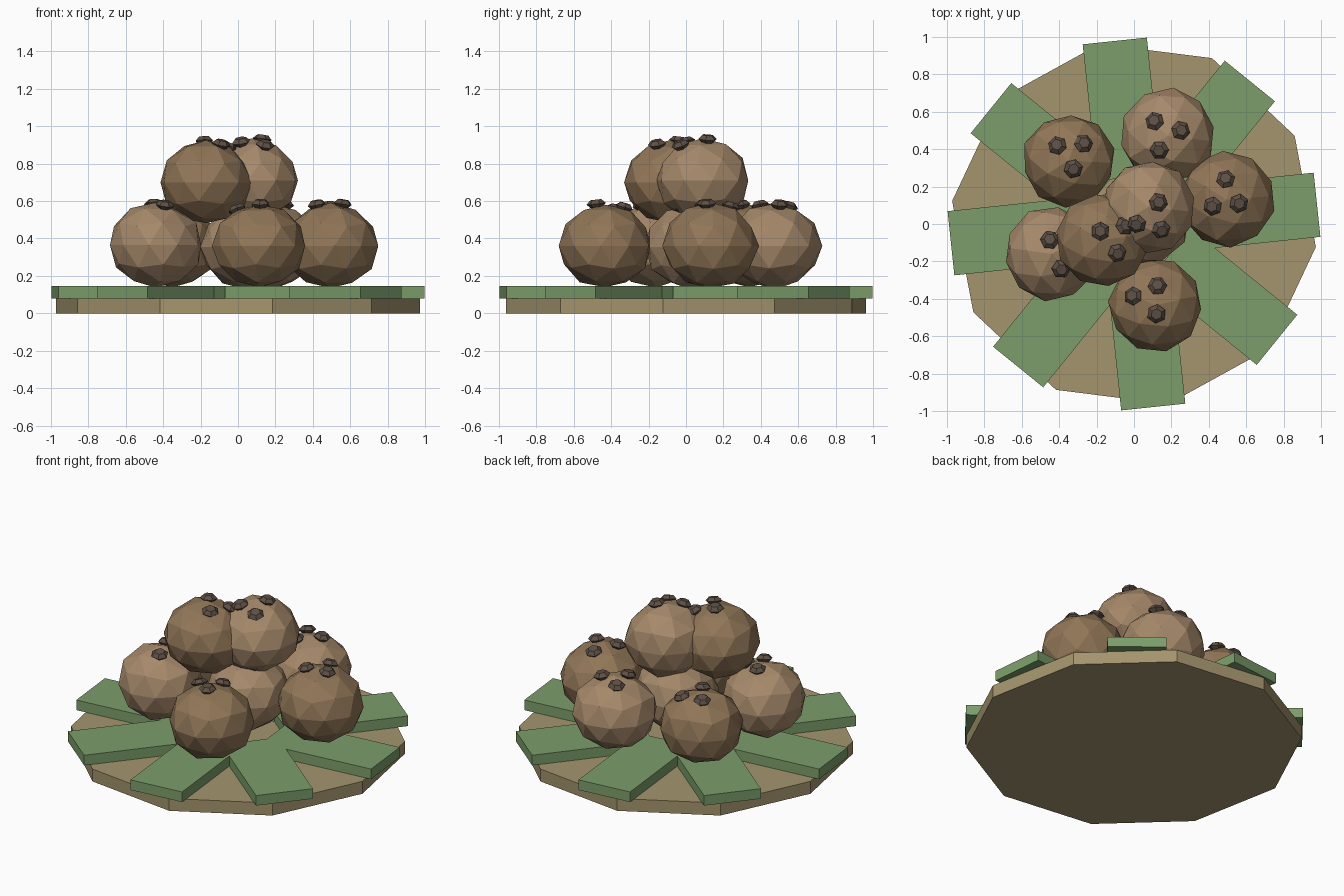
import bpy, bmesh, math, random
from mathutils import Vector, Matrix

if "Cube" in bpy.data.objects:
    bpy.data.objects.remove(bpy.data.objects["Cube"])

random.seed(4)


def material(name, rgb):
    m = bpy.data.materials.new(name)
    m.diffuse_color = (*rgb, 1)
    m.use_nodes = True
    m.node_tree.nodes["Principled BSDF"].inputs["Base Color"].default_value = m.diffuse_color
    return m


PLATE = material("plate_tan", (0.37, 0.30, 0.155))
LEAF = material("leaf_green", (0.20, 0.34, 0.145))
LIGHT = material("ball_light", (0.38, 0.25, 0.145))
DARK = material("ball_dark", (0.28, 0.18, 0.095))
BEAN = material("bean_dark", (0.11, 0.08, 0.06))


def finish(bm, name, mat):
    bmesh.ops.recalc_face_normals(bm, faces=bm.faces)
    me = bpy.data.meshes.new(name)
    bm.to_mesh(me)
    bm.free()
    me.materials.append(mat)
    ob = bpy.data.objects.new(name, me)
    bpy.context.collection.objects.link(ob)
    return ob


def rings(name, sides, levels, mat, turn=0.0, place=Matrix()):
    """Stacked polygon rings (radius, z), capped at both ends."""
    bm = bmesh.new()
    rows = []
    for r, z in levels:
        rows.append([bm.verts.new(place @ Vector((
            r * math.cos(turn + math.tau * i / sides),
            r * math.sin(turn + math.tau * i / sides), z))) for i in range(sides)])
    for a, b in zip(rows, rows[1:]):
        for i in range(sides):
            j = (i + 1) % sides
            bm.faces.new((a[i], a[j], b[j], b[i]))
    bm.faces.new(rows[0][::-1])
    bm.faces.new(rows[-1])
    return finish(bm, name, mat)


# ten-sided plate
rings("plate", 10, [(0.98, 0), (0.98, 0.08)], PLATE, math.radians(-7.2))

# eight leaf strips around the plate
for k in range(8):
    bm = bmesh.new()
    r0, r1 = 0.25, 0.984
    m = (Matrix.Rotation(math.radians(6 + 45 * k), 4, 'Z')
         @ Matrix.Translation(((r0 + r1) / 2, 0, 0.1125))
         @ Matrix.Diagonal((r1 - r0, 0.345, 0.065, 1)))
    bmesh.ops.create_cube(bm, size=1, matrix=m)
    finish(bm, f"leaf_{k + 1}", LEAF)


def ball(name, centre, r, mat, beans):
    """Faceted squashed ball with three beans on top."""
    c = Vector(centre)
    rz = r * 0.9
    bm = bmesh.new()
    bmesh.ops.create_icosphere(
        bm, subdivisions=2, radius=1,
        matrix=Matrix.Rotation(random.uniform(0, math.tau), 4, 'Z'))
    for v in bm.verts:
        k = random.uniform(0.98, 1.035)
        v.co = c + Vector((v.co.x * r, v.co.y * r, v.co.z * rz)) * k
    finish(bm, name, mat)
    for i, (x, y) in enumerate(beans):
        dx, dy = x - c.x, y - c.y
        dz = rz * math.sqrt(max(0.05, 1 - (dx * dx + dy * dy) / r ** 2))
        normal = Vector((dx, dy, dz * 1.8))
        place = (Matrix.Translation(c + Vector((dx, dy, dz + 0.006)))
                 @ normal.to_track_quat('Z', 'Y').to_matrix().to_4x4())
        rings(f"{name}_bean_{i + 1}", 6,
              [(0.03, -0.022), (0.052, 0), (0.03, 0.022)], BEAN,
              random.uniform(0, 1), place)


# lower ring, middle ball and two stacked balls
ball("ball_front", (0.115, -0.435, 0.36), 0.248, DARK,
     [(-0.005, -0.385), (0.125, -0.33), (0.12, -0.48)])
ball("ball_right", (0.495, 0.13, 0.36), 0.254, DARK,
     [(0.49, 0.24), (0.42, 0.095), (0.56, 0.11)])
ball("ball_back", (0.18, 0.47, 0.36), 0.252, LIGHT,
     [(0.11, 0.55), (0.25, 0.5), (0.135, 0.395)])
ball("ball_back_left", (-0.35, 0.34, 0.36), 0.245, DARK,
     [(-0.41, 0.42), (-0.27, 0.43), (-0.325, 0.295)])
ball("ball_left", (-0.44, -0.16, 0.365), 0.25, LIGHT,
     [(-0.45, -0.085), (-0.39, -0.24), (-0.52, -0.2)][:2] + [(-0.33, -0.12)])
ball("ball_middle", (0.05, 0.03, 0.355), 0.247, LIGHT,
     [(0.05, 0.13), (-0.03, -0.03), (0.13, -0.02)])
ball("ball_upper_left", (-0.17, -0.085, 0.7), 0.245, DARK,
     [(-0.18, -0.04), (-0.09, -0.155), (-0.05, -0.01)])
ball("ball_upper_right", (0.075, 0.09, 0.71), 0.247, LIGHT,
     [(0.13, 0.115), (0.015, 0.0), (0.145, -0.03)])
